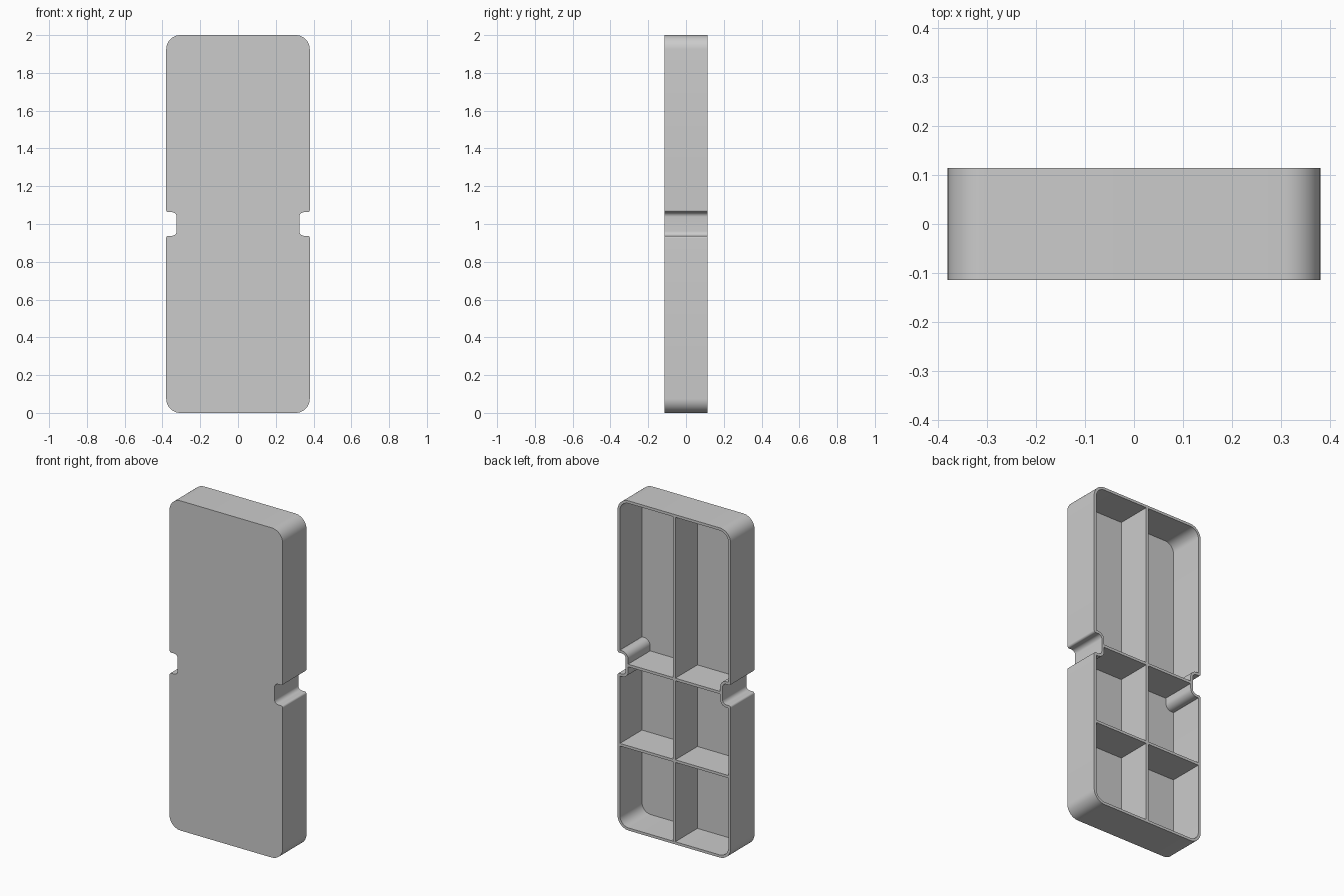
import bpy, bmesh
from math import pi, cos, sin
from mathutils import Vector

W, H, D = 0.38, 2.0, 0.114      # half width, height, half depth
T = 0.016                       # wall, floor and rib thickness
NOTCH_X, NOTCH_Z = 0.325, 0.0625
STEPS = 10

if "Cube" in bpy.data.objects:
    bpy.data.objects.remove(bpy.data.objects["Cube"])

plastic = bpy.data.materials.new("grey_plastic")
plastic.use_nodes = True
grey = (0.6, 0.6, 0.6, 1)
plastic.diffuse_color = grey
plastic.node_tree.nodes["Principled BSDF"].inputs["Base Color"].default_value = grey


def fillet(prev, corner, nxt, radius):
    """Points of a quarter arc that rounds a right-angled corner."""
    a = (prev - corner).normalized() * radius
    b = (nxt - corner).normalized() * radius
    centre = corner + a + b
    angles = [pi / 2 * i / STEPS for i in range(STEPS + 1)]
    return [centre - b * cos(t) - a * sin(t) for t in angles]


def outline(inset):
    """Rounded rectangle with a notch in each long side, moved inward by inset."""
    w, top, nx, nz = W - inset, H / 2 - inset, NOTCH_X - inset, NOTCH_Z + inset
    big, lip, root = 0.075 - inset, max(0.012 - inset, 0.003), 0.025 + inset
    right = [(w, -top, big), (w, -nz, lip), (nx, -nz, root),
             (nx, nz, root), (w, nz, lip), (w, top, big)]
    corners = right + [(-x, -z, r) for x, z, r in right]
    pts = [Vector((x, z + H / 2)) for x, z, r in corners]
    n = len(pts)
    return [p for i in range(n)
            for p in fillet(pts[i - 1], pts[i], pts[(i + 1) % n], corners[i][2])]


def finish(bm, name):
    bmesh.ops.recalc_face_normals(bm, faces=bm.faces)
    mesh = bpy.data.meshes.new(name)
    bm.to_mesh(mesh)
    bm.free()
    mesh.materials.append(plastic)
    obj = bpy.data.objects.new(name, mesh)
    bpy.context.collection.objects.link(obj)
    return obj


# Tray shell: front panel, outer wall, rim, inner wall and floor
bm = bmesh.new()
levels = [(0, -D), (0, D), (T, D), (T, -D + T)]
rings = [[bm.verts.new((p.x, y, p.y)) for p in outline(inset)] for inset, y in levels]
for a, b in zip(rings, rings[1:]):
    for i in range(len(a)):
        j = (i + 1) % len(a)
        bm.faces.new((a[i], a[j], b[j], b[i]))
bm.faces.new(rings[0])
bm.faces.new(rings[-1])
tray = finish(bm, "tray_shell")
bpy.context.view_layer.objects.active = tray
tray.select_set(True)
bpy.ops.object.shade_smooth_by_angle(angle=pi / 6)


def rib(name, x0, x1, z0, z1):
    """Upright divider running from the floor to the rim."""
    bm = bmesh.new()
    bmesh.ops.create_cube(bm, size=1)
    y0, y1 = -D + T / 2, D - 0.0005
    for v in bm.verts:
        v.co = ((x0 + x1) / 2 + v.co.x * (x1 - x0),
                (y0 + y1) / 2 + v.co.y * (y1 - y0),
                (z0 + z1) / 2 + v.co.z * (z1 - z0))
    return finish(bm, name)


# Dividers
rib("long_rib", -T / 2, T / 2, T / 2, H - T / 2)
for name, z, reach in (("middle_rib", 1.0, NOTCH_X), ("lower_rib", 0.505, W)):
    for side, s in (("left", 1), ("right", -1)):
        x0, x1 = sorted((s * T / 2, s * (reach - T / 2)))
        rib(f"{name}_{side}", x0, x1, z - T / 2, z + T / 2)
